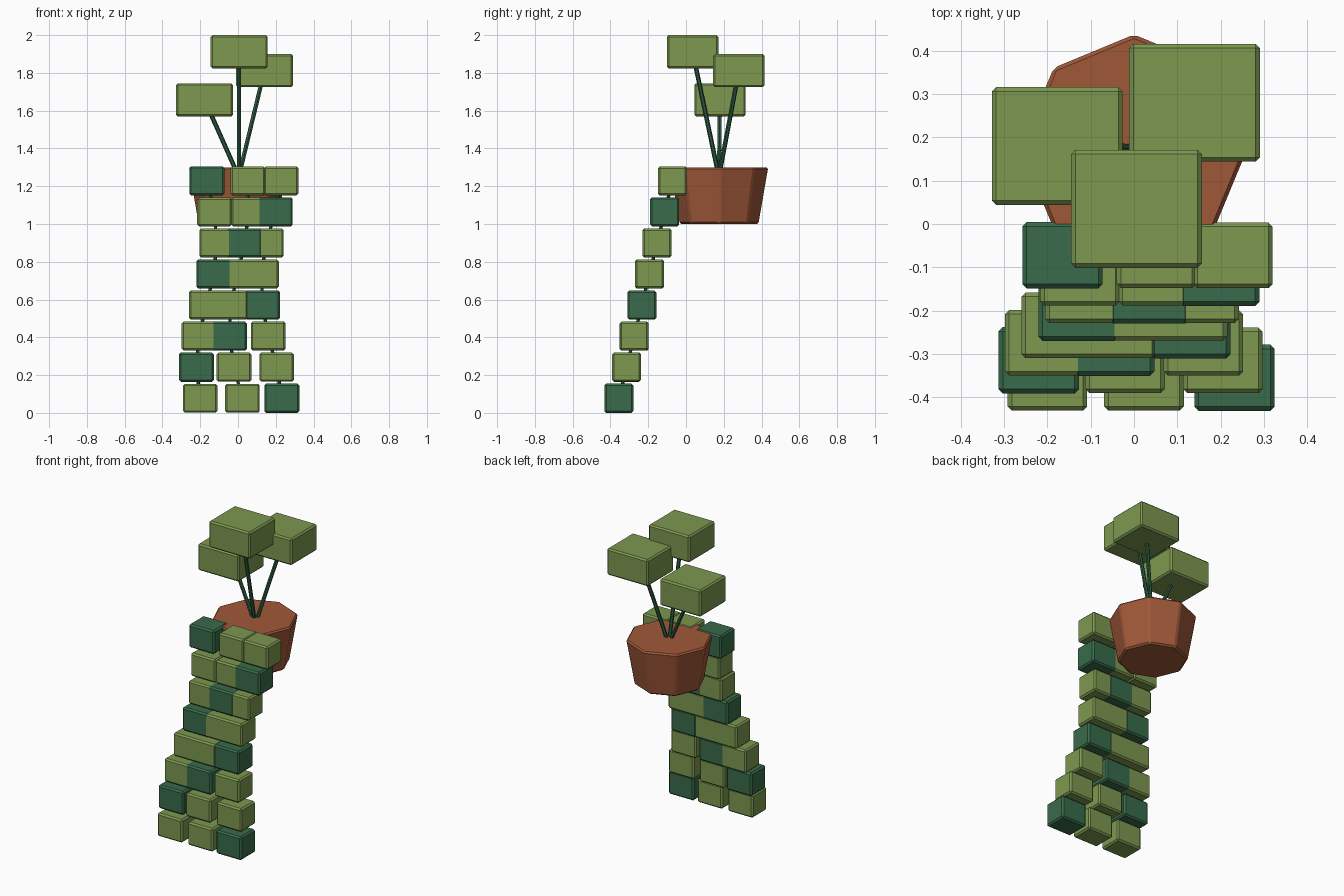
import bpy, bmesh
from math import pi
from mathutils import Vector, Matrix

if "Cube" in bpy.data.objects:
    bpy.data.objects.remove(bpy.data.objects["Cube"])


def material(name, rgb):
    m = bpy.data.materials.new(name)
    m.diffuse_color = (*rgb, 1)
    m.use_nodes = True
    m.node_tree.nodes["Principled BSDF"].inputs["Base Color"].default_value = m.diffuse_color
    return m


LIGHT = material("light_green", (0.205, 0.314, 0.08))
DARK = material("dark_green", (0.04, 0.147, 0.069))
STEM = material("stem_green", (0.025, 0.1, 0.05))
CLAY = material("terracotta", (0.352, 0.098, 0.04))


def finish(name, bm, mat, bevel=0.0):
    if bevel:
        bmesh.ops.bevel(bm, geom=bm.edges[:], offset=bevel, segments=1,
                        profile=0.5, affect='EDGES')
    me = bpy.data.meshes.new(name)
    bm.to_mesh(me)
    bm.free()
    me.materials.append(mat)
    ob = bpy.data.objects.new(name, me)
    bpy.context.collection.objects.link(ob)
    return ob


def block(name, centre, size, mat):
    bm = bmesh.new()
    bmesh.ops.create_cube(bm, size=1)
    bmesh.ops.scale(bm, vec=size, verts=bm.verts)
    ob = finish(name, bm, mat, 0.01)
    ob.location = centre
    return ob


def rod(name, a, b, radius, mat):
    a, b = Vector(a), Vector(b)
    bm = bmesh.new()
    bmesh.ops.create_cone(bm, cap_ends=True, segments=6, radius1=radius,
                          radius2=radius, depth=(b - a).length)
    ob = finish(name, bm, mat)
    ob.rotation_mode = 'QUATERNION'
    ob.rotation_quaternion = (b - a).to_track_quat('Z', 'Y')
    ob.location = (a + b) / 2
    return ob


# Eight-sided tapered pot, closed at the soil level
bm = bmesh.new()
bmesh.ops.create_cone(bm, cap_ends=True, segments=8, radius1=0.212,
                      radius2=0.264, depth=0.3)
finish("pot", bm, CLAY, 0.01).location = (0, 0.175, 1.15)

# Upright stems with leaf blocks
root = (0.004, 0.174, 1.25)
leaves = [(0.006, 0.035, 1.912), (0.14, 0.28, 1.812), (-0.177, 0.18, 1.657)]
for i, c in enumerate(leaves):
    rod(f"stem_{i}", root, c, 0.012, STEM)
    block(f"top_leaf_{i}", c, (0.302, 0.272, 0.176), LIGHT)

# Three trailing vines: leaf x centres from bottom to top, and the dark rows
vines = {
    "left": ([-0.2, -0.22, -0.206, -0.168, -0.128, -0.113, -0.125, -0.165], (1, 4, 7)),
    "middle": ([0.023, -0.021, -0.046, -0.04, -0.002, 0.035, 0.056, 0.052], (2, 5)),
    "right": ([0.232, 0.205, 0.16, 0.13, 0.124, 0.15, 0.197, 0.228], (0, 3, 6)),
}
for side, (xs, dark_rows) in vines.items():
    points = [Vector((x, -0.355 + 0.0404 * i, 0.0775 + 0.1644 * i))
              for i, x in enumerate(xs)]
    for i, p in enumerate(points):
        dark = i in dark_rows
        # dark leaves stand a hair proud so overlaps read cleanly
        s = 0.0015 if dark else 0.0
        block(f"{side}_vine_leaf_{i}", p, (0.184 + s, 0.152 + s, 0.153 + s),
              DARK if dark else LIGHT)
    for i, (a, b) in enumerate(zip(points, points[1:])):
        rod(f"{side}_vine_cord_{i}", a, b, 0.009, STEM)
